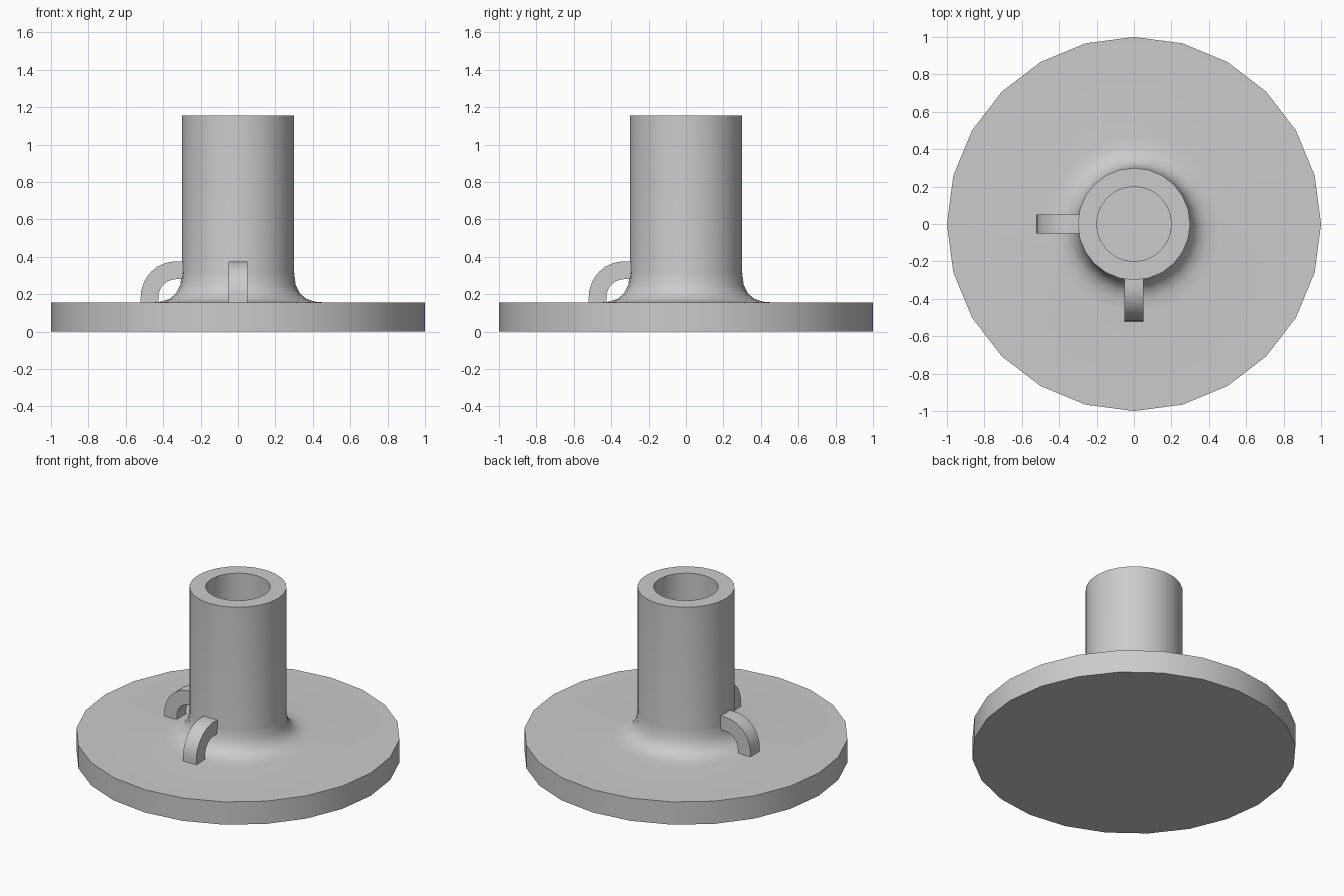
import bpy, bmesh, math
from mathutils import Matrix

cube = bpy.data.objects.get("Cube")
if cube:
    bpy.data.objects.remove(cube, do_unlink=True)

GREY = (0.6, 0.6, 0.6, 1)
grey = bpy.data.materials.new("plain grey")
grey.use_nodes = True
grey.diffuse_color = GREY
grey.node_tree.nodes["Principled BSDF"].inputs["Base Color"].default_value = GREY


def finish(bm, name):
    """Turn a bmesh into a smooth shaded object with sharp corners kept."""
    bmesh.ops.recalc_face_normals(bm, faces=bm.faces)
    mesh = bpy.data.meshes.new(name)
    bm.to_mesh(mesh)
    bm.free()
    mesh.materials.append(grey)
    mesh.shade_smooth()
    mesh.set_sharp_from_angle(angle=math.radians(35))
    obj = bpy.data.objects.new(name, mesh)
    bpy.context.collection.objects.link(obj)
    return obj


def lathe(name, profile, sides):
    """Revolve an (r, z) profile around the z axis."""
    bm = bmesh.new()
    verts = [bm.verts.new((r, 0, z)) for r, z in profile]
    edges = [bm.edges.new(pair) for pair in zip(verts, verts[1:])]
    bmesh.ops.spin(bm, geom=verts + edges, cent=(0, 0, 0), axis=(0, 0, 1),
                   angle=math.tau, steps=sides, use_duplicate=False)
    bmesh.ops.remove_doubles(bm, verts=bm.verts, dist=0.0005)
    return finish(bm, name)


def handle(name, turn):
    """Quarter-round square bar from the base plate up into the column."""
    top, width, cx, cz = 0.155, 0.1, -0.33, 0.185
    inner, outer, steps = 0.095, 0.19, 10
    path = [(cx - math.cos(a), cz + math.sin(a), a)
            for a in (math.pi / 2 * i / steps for i in range(steps + 1))]

    def side(radius):
        arc = [(cx - radius * math.cos(a), cz + radius * math.sin(a))
               for _, _, a in path]
        return [(cx - radius, top - 0.02)] + arc + [(-0.26, cz + radius)]

    bm = bmesh.new()
    rings = []
    for (xi, zi), (xo, zo) in zip(side(inner), side(outer)):
        h = width / 2
        rings.append([bm.verts.new(c) for c in
                      ((xi, -h, zi), (xo, -h, zo), (xo, h, zo), (xi, h, zi))])
    for a, b in zip(rings, rings[1:]):
        for i in range(4):
            j = (i + 1) % 4
            bm.faces.new((a[i], a[j], b[j], b[i]))
    bm.faces.new(rings[0])
    bm.faces.new(rings[-1])
    bm.transform(Matrix.Rotation(turn, 4, "Z"))
    return finish(bm, name)


# Round base plate, flared foot, column and blind bore in one lathed body
lathe("base_and_column", [
    (0, 0), (1, 0), (1, 0.155),
    (0.47, 0.155), (0.41, 0.16), (0.365, 0.175), (0.33, 0.205),
    (0.308, 0.25), (0.3, 0.32),
    (0.3, 1.155), (0.2, 1.155), (0.2, 0.155), (0, 0.155)], 24)

# Two curved handles, one on the side and one on the front
handle("side_handle", 0)
handle("front_handle", math.pi / 2)
